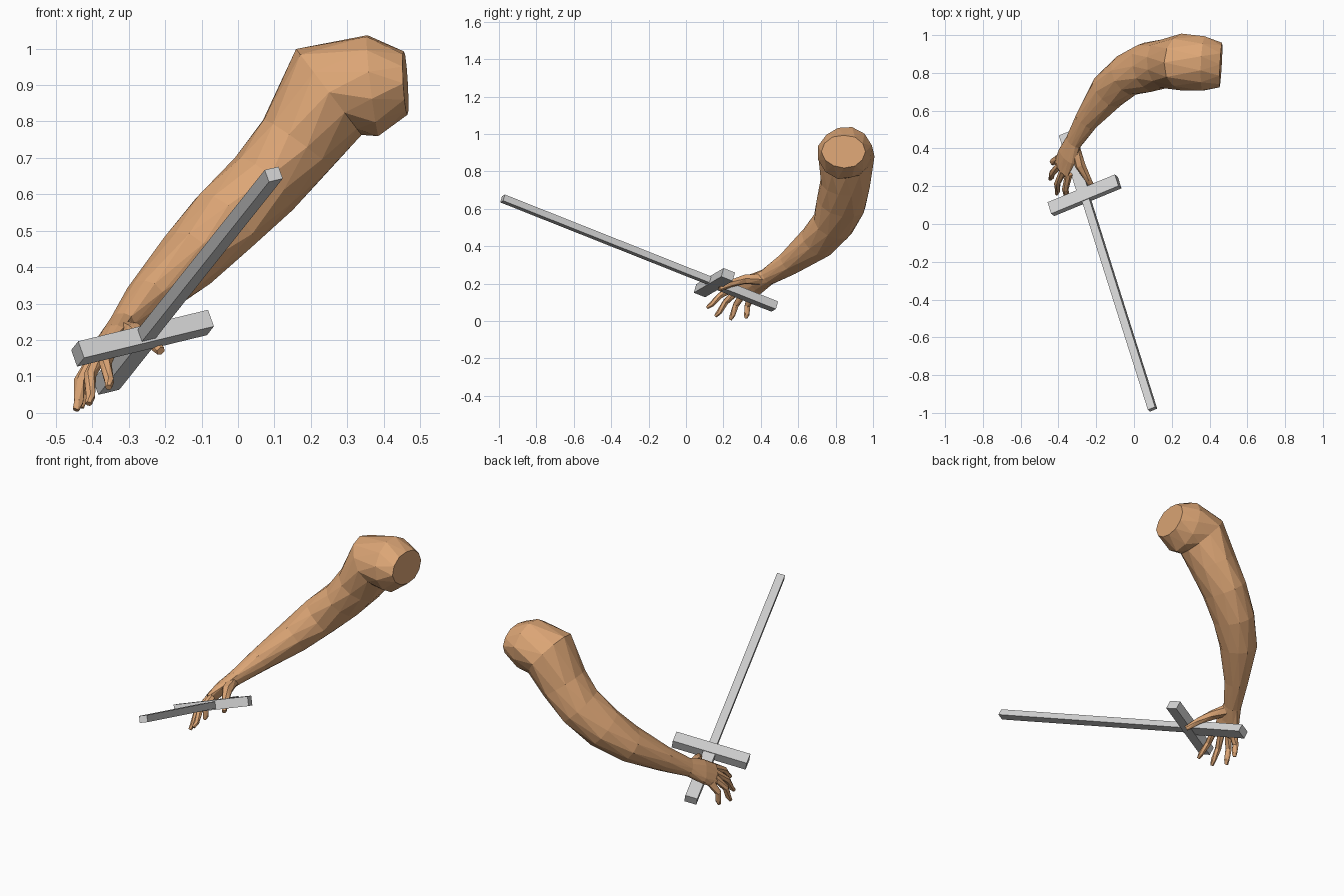
import bpy, bmesh, math, random
from mathutils import Vector, Matrix

random.seed(4)
cube = bpy.data.objects.get("Cube")
if cube:
    bpy.data.objects.remove(cube, do_unlink=True)


def material(name, rgb):
    m = bpy.data.materials.new(name)
    m.use_nodes = True
    m.diffuse_color = (*rgb, 1)
    m.node_tree.nodes["Principled BSDF"].inputs["Base Color"].default_value = (*rgb, 1)
    return m


skin = material("tan skin", (0.72, 0.38, 0.18))
metal = material("light grey metal", (0.65, 0.65, 0.65))


def finish(name, bm, mat):
    bmesh.ops.recalc_face_normals(bm, faces=bm.faces[:])
    mesh = bpy.data.meshes.new(name)
    bm.to_mesh(mesh)
    bm.free()
    mesh.materials.append(mat)
    ob = bpy.data.objects.new(name, mesh)
    bpy.context.collection.objects.link(ob)
    return ob


def limb(name, sections, sides, jitter=0.0):
    """Faceted tube through (centre, width radius, depth radius) sections."""
    bm = bmesh.new()
    pts = [Vector(s[0]) for s in sections]
    rings = []
    for i, (_, ru, rv) in enumerate(sections):
        t = (pts[min(i + 1, len(pts) - 1)] - pts[max(i - 1, 0)]).normalized()
        u = Vector((0, 1, 0))
        u = (u - t * u.dot(t)).normalized()
        v = t.cross(u)
        ring = []
        for k in range(sides):
            a = math.tau * (k + 0.5 * (i % 2)) / sides
            f = 1.02 + random.uniform(-jitter, jitter)
            ring.append(bm.verts.new(pts[i] + (u * ru * math.cos(a) + v * rv * math.sin(a)) * f))
        rings.append(ring)
    # Staggered rings joined by alternating triangles
    for i, (a, b) in enumerate(zip(rings, rings[1:])):
        if i % 2:
            a, b = b, a
        for k in range(sides):
            n = (k + 1) % sides
            bm.faces.new((a[k], a[n], b[k]))
            bm.faces.new((a[n], b[n], b[k]))
    bm.faces.new(rings[0])
    bm.faces.new(rings[-1])
    return finish(name, bm, skin)


# Arm from the cut shoulder to the knuckles
limb("arm", [
    ((0.46, 0.845, 0.905), 0.115, 0.088),
    ((0.37, 0.85, 0.90), 0.142, 0.138),
    ((0.25, 0.855, 0.88), 0.145, 0.142),
    ((0.16, 0.85, 0.74), 0.130, 0.115),
    ((0.07, 0.835, 0.63), 0.130, 0.106),
    ((-0.04, 0.785, 0.52), 0.115, 0.102),
    ((-0.14, 0.70, 0.42), 0.098, 0.088),
    ((-0.25, 0.55, 0.31), 0.067, 0.060),
    ((-0.32, 0.435, 0.235), 0.050, 0.040),
    ((-0.355, 0.36, 0.195), 0.068, 0.032),
    ((-0.385, 0.295, 0.15), 0.068, 0.024),
], 12, 0.045)

# Fingers, slightly bent: base and tip of each
fingers = {
    "index": ((-0.345, 0.265, 0.185), (-0.355, 0.112, 0.07)),
    "middle": ((-0.375, 0.28, 0.165), (-0.41, 0.158, 0.025)),
    "ring": ((-0.395, 0.31, 0.15), (-0.445, 0.237, 0.008)),
    "little": ((-0.40, 0.35, 0.135), (-0.432, 0.32, 0.015)),
}
for label, (base, tip) in fingers.items():
    base, tip = Vector(base), Vector(tip)
    middle = base.lerp(tip, 0.5) + Vector((-0.014, -0.006, 0.008))
    limb(label + "_finger", [(base, 0.020, 0.020), (middle, 0.017, 0.017),
                             (base.lerp(tip, 0.85), 0.014, 0.014), (tip, 0.009, 0.009)], 6)

# Thumb reaching along the grip
limb("thumb", [((-0.315, 0.40, 0.225), 0.030, 0.032), ((-0.285, 0.31, 0.222), 0.028, 0.026),
               ((-0.245, 0.24, 0.20), 0.019, 0.019), ((-0.212, 0.18, 0.17), 0.011, 0.013)], 6)

# Sword: square-edged bars sharing one set of axes
tip, pommel = Vector((0.10, -0.98, 0.655)), Vector((-0.36, 0.475, 0.077))
along = (tip - pommel).normalized()
across = Vector((0.365, 0.145, 0.09))
across = (across - along * across.dot(along)).normalized()
normal = across.cross(along)
hub = Vector((-0.262, 0.152, 0.205))


def bar(name, centre, width, length, thickness):
    bm = bmesh.new()
    bmesh.ops.create_cube(bm, size=1)
    axes = Matrix((across, along, normal)).transposed().to_4x4()
    size = Matrix.Diagonal((width, length, thickness, 1))
    bm.transform(Matrix.Translation(centre) @ axes @ size)
    finish(name, bm, metal)


bar("blade", (tip + hub) / 2, 0.042, (tip - hub).length, 0.036)
bar("grip", (pommel + hub) / 2, 0.064, (pommel - hub).length, 0.045)
bar("crossguard", hub, 0.395, 0.068, 0.05)
